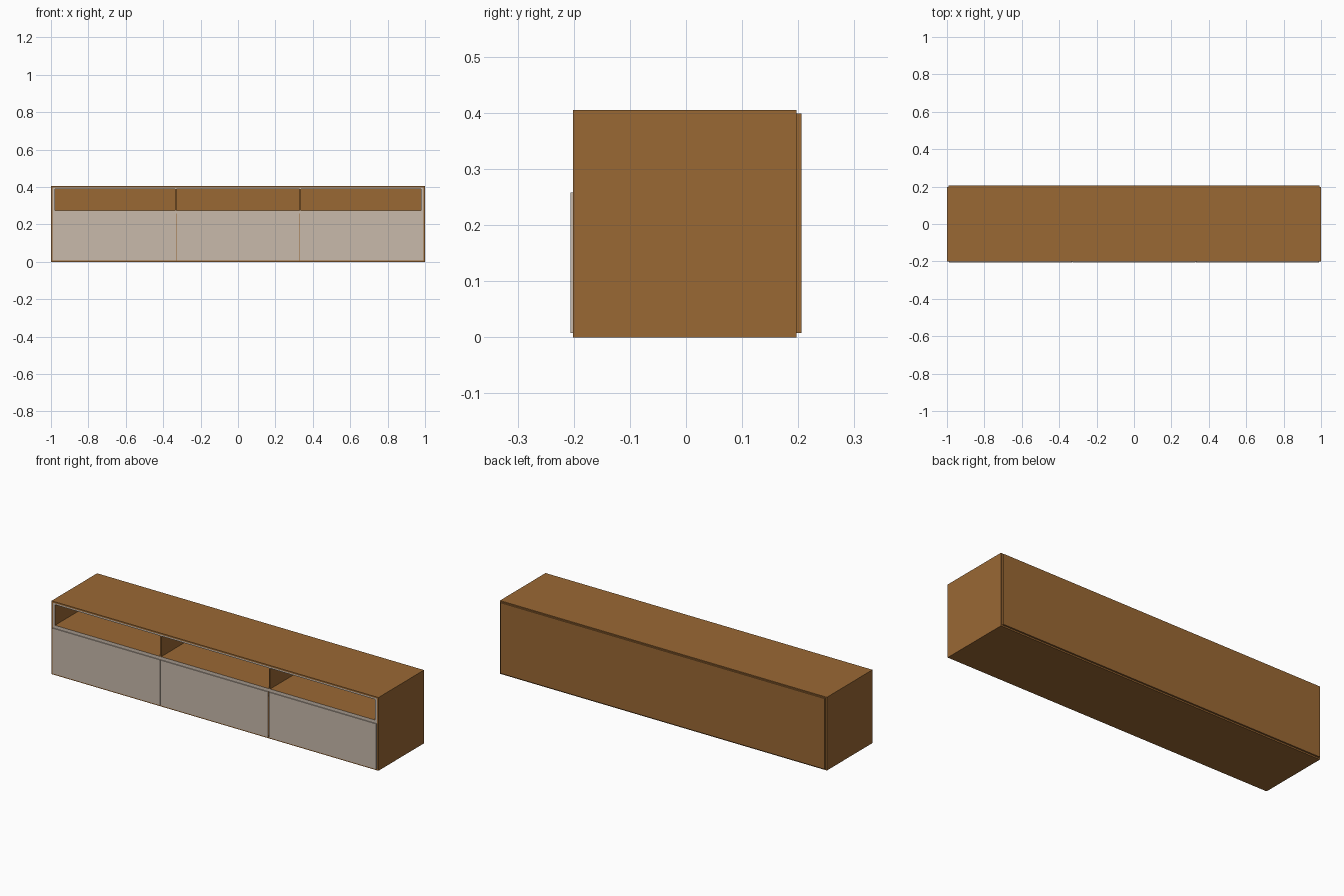
import bpy

if "Cube" in bpy.data.objects:
    bpy.data.objects.remove(bpy.data.objects["Cube"])

def material(name, rgb):
    m = bpy.data.materials.new(name)
    m.diffuse_color = (*rgb, 1)
    m.use_nodes = True
    m.node_tree.nodes["Principled BSDF"].inputs["Base Color"].default_value = m.diffuse_color
    return m

wood = material("brown wood", (0.323, 0.138, 0.034))
beige = material("beige lacquer", (0.578, 0.491, 0.407))

def box(name, x, y, z, mat, front=None):
    """Box from (min, max) ranges; optional second material on the front edge."""
    bpy.ops.mesh.primitive_cube_add(size=1)
    o = bpy.context.object
    o.name = name
    for v in o.data.vertices:
        v.co = [r[0] if c < 0 else r[1] for c, r in zip(v.co, (x, y, z))]
    o.data.update()
    o.data.materials.append(mat)
    if front:
        o.data.materials.append(front)
        for p in o.data.polygons:
            if p.normal.y < -0.9:
                p.material_index = 1
    return o

W, H, T = 1.0, 0.405, 0.008      # half width, height, board thickness
F, B = -0.201, 0.197             # front and back of the case
D = 0.206                        # outer depth of doors and back panel

# outer shell
box("top_board", (-W, W), (F, B), (H - T, H), wood)
box("bottom_board", (-W, W), (F, B), (0, T), wood)
for side, s in (("left", -1), ("right", 1)):
    box(side + "_outer_side", sorted((s * W, s * (W - T))), (F, B), (T, H - T), wood)
    box(side + "_inner_side", sorted((s * (W - T), s * (W - 0.021))), (F, B), (T, H - T), wood, beige)

# inner lining and shelf of the open compartments
X = W - 0.021
box("inner_top", (-X, X), (F, B), (H - 0.016, H - T), wood, beige)
box("shelf", (-X, X), (F, B), (0.258, 0.275), wood, beige)

# dividers
for i, x in enumerate((-1 / 3, 1 / 3)):
    box(f"divider_{i + 1}", (x - 0.004, x + 0.004), (F + 0.001, B), (T, H - 0.016), wood)

# back panel, slightly proud of the case
box("back_panel", (-W + T, W - T), (B, D), (T, 0.399), wood)

# three flat doors with narrow gaps
step = 2 * (W - T) / 3
for i in range(3):
    x0 = -W + T + i * step
    box(f"door_{i + 1}", (x0 + 0.002, x0 + step - 0.002), (-D, F), (T, 0.258), beige)
